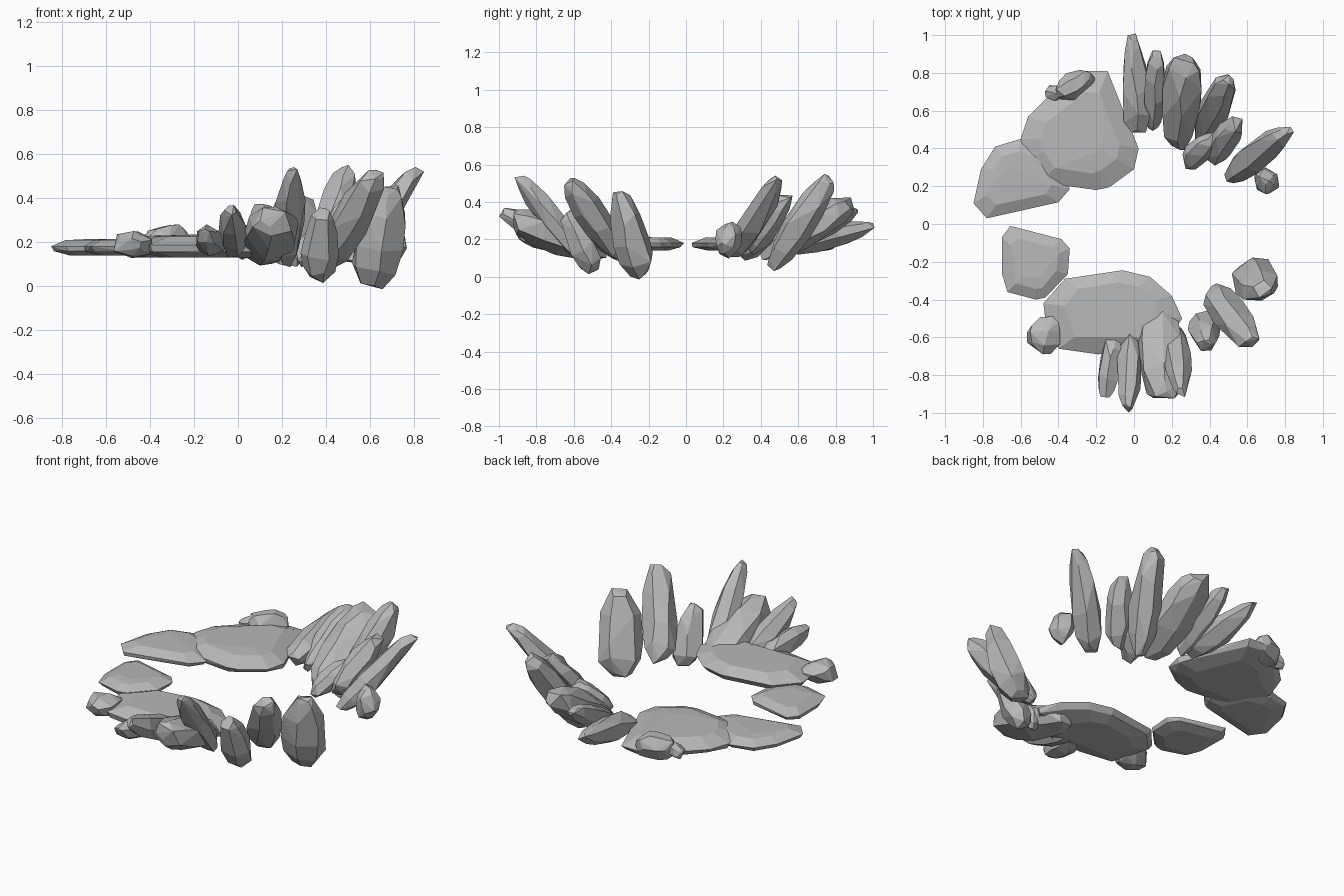
import bpy, bmesh, math, random
from mathutils import Vector

if "Cube" in bpy.data.objects:
    bpy.data.objects.remove(bpy.data.objects["Cube"])

stone = bpy.data.materials.new("stone")
stone.diffuse_color = (.48, .48, .48, 1)
stone.use_nodes = True
stone.node_tree.nodes["Principled BSDF"].inputs["Base Color"].default_value = stone.diffuse_color


def hull(name, pts):
    bm = bmesh.new()
    for p in pts:
        bm.verts.new(p)
    res = bmesh.ops.convex_hull(bm, input=bm.verts)
    junk = {v for v in res["geom_interior"] + res["geom_unused"]
            if isinstance(v, bmesh.types.BMVert)}
    bmesh.ops.delete(bm, geom=list(junk), context='VERTS')
    bmesh.ops.dissolve_limit(bm, angle_limit=math.radians(7),
                             verts=bm.verts, edges=bm.edges)
    bmesh.ops.recalc_face_normals(bm, faces=bm.faces)
    me = bpy.data.meshes.new(name)
    bm.to_mesh(me)
    bm.free()
    me.materials.append(stone)
    ob = bpy.data.objects.new(name, me)
    bpy.context.collection.objects.link(ob)
    return ob


# Flat slab from a plan outline: wide middle, shallow domed top and bottom
def slab(name, outline, z0, z1, seed):
    rnd = random.Random(seed)
    n = len(outline)
    cx = sum(p[0] for p in outline) / n
    cy = sum(p[1] for p in outline) / n
    pts = []
    for s, f in ((0.62, 0), (0.95, 0.25), (1, 0.55), (0.7, 0.92), (0.4, 1)):
        for x, y in outline:
            k = s if s == 1 else s * rnd.uniform(.93, 1.03)
            pts.append((cx + (x - cx) * k, cy + (y - cy) * k, z0 + (z1 - z0) * f))
    return hull(name, pts)


PROFILE = ((0, .42), (.15, .82), (.42, 1), (.7, .94), (.9, .72), (1, .42))


# Elongated shard from base to tip; w across (horizontal), t deep;
# taper > 0 narrows the tip and fattens the base
def shard(name, base, tip, w, t, taper, seed, sides=6):
    rnd = random.Random(seed)
    a, b = Vector(base), Vector(tip)
    axis = (b - a).normalized()
    side = axis.cross(Vector((0, 0, 1))).normalized()
    up = side.cross(axis)
    phase = rnd.uniform(0, 1)
    pts = []
    for f, s in PROFILE:
        s = min(1.05, s * (1 + taper * (1 - 2 * f)))
        for i in range(sides):
            ang = 2 * math.pi * (i + phase + rnd.uniform(-.15, .15)) / sides
            r = s * rnd.uniform(.9, 1.12) * .5
            pts.append(a.lerp(b, f) + side * (math.cos(ang) * w * r)
                       + up * (math.sin(ang) * t * r)
                       + axis * rnd.uniform(-.025, .025))
    return hull(name, pts)


# Flat slabs on the left half of the ring
slab("slab_back", [(-.6, .45), (-.56, .57), (-.39, .74), (-.26, .81), (-.14, .81),
                   (0, .47), (.025, .4), (0, .29), (-.13, .195), (-.2, .18),
                   (-.49, .22), (-.58, .34)], .13, .235, 1)
slab("slab_left_back", [(-.85, .11), (-.81, .29), (-.735, .41), (-.6, .45), (-.45, .4),
                        (-.34, .185), (-.4, .115), (-.78, .03)], .14, .215, 2)
slab("slab_left_front", [(-.655, -.01), (-.385, -.08), (-.34, -.13), (-.35, -.265),
                         (-.47, -.39), (-.52, -.4), (-.67, -.36), (-.7, -.26),
                         (-.7, -.07)], .14, .215, 3)
slab("slab_front", [(-.48, -.42), (-.365, -.29), (-.06, -.245), (.085, -.28),
                    (.2, -.38), (.255, -.5), (.15, -.66), (-.19, -.69),
                    (-.4, -.66), (-.47, -.5)], .13, .235, 4)

# Shards fanning outward: base, tip, width, depth, taper
SHARDS = [
    # back row
    ((.025, .5, .17), (-.01, .98, .27), .16, .15, .25),
    ((.1, .52, .15), (.12, .89, .36), .13, .13, 0),
    ((.235, .42, .12), (.265, .87, .39), .23, .19, -.15),
    ((.36, .47, .06), (.5, .77, .53), .17, .16, 0),
    ((.41, .34, .14), (.54, .54, .42), .15, .14, 0),
    ((.28, .32, .11), (.41, .45, .27), .13, .12, -.1),
    ((.51, .25, .11), (.81, .49, .52), .17, .13, .1),
    # front row
    ((-.10, -.6, .18), (-.15, -.9, .23), .13, .13, 0),
    ((-.01, -.56, .15), (-.035, -.97, .34), .13, .14, 0),
    ((.12, -.44, .13), (.16, -.92, .32), .27, .2, -.1),
    ((.215, -.56, .12), (.25, -.89, .53), .14, .14, .1),
    ((.365, -.5, .04), (.385, -.63, .33), .16, .15, .1),
    ((.41, -.35, .1), (.62, -.62, .5), .19, .16, 0),
    ((.61, -.25, .02), (.69, -.36, .44), .24, .19, .2),
]
for k, (b, t, w, d, tp) in enumerate(SHARDS):
    shard("shard_%02d" % (k + 1), b, t, w, d, tp, 10 + k)

# Small pebbles
shard("pebble_right", (.715, .22, .12), (.69, .235, .275), .14, .14, 0, 41)
shard("pebble_front_left", (-.465, -.51, .19), (-.48, -.665, .19), .19, .13, 0, 42)
shard("pebble_back", (-.40, .685, .2), (-.24, .78, .21), .14, .15, 0, 43)
shard("pebble_back_small", (-.45, .7, .19), (-.39, .69, .2), .085, .09, 0, 44)
